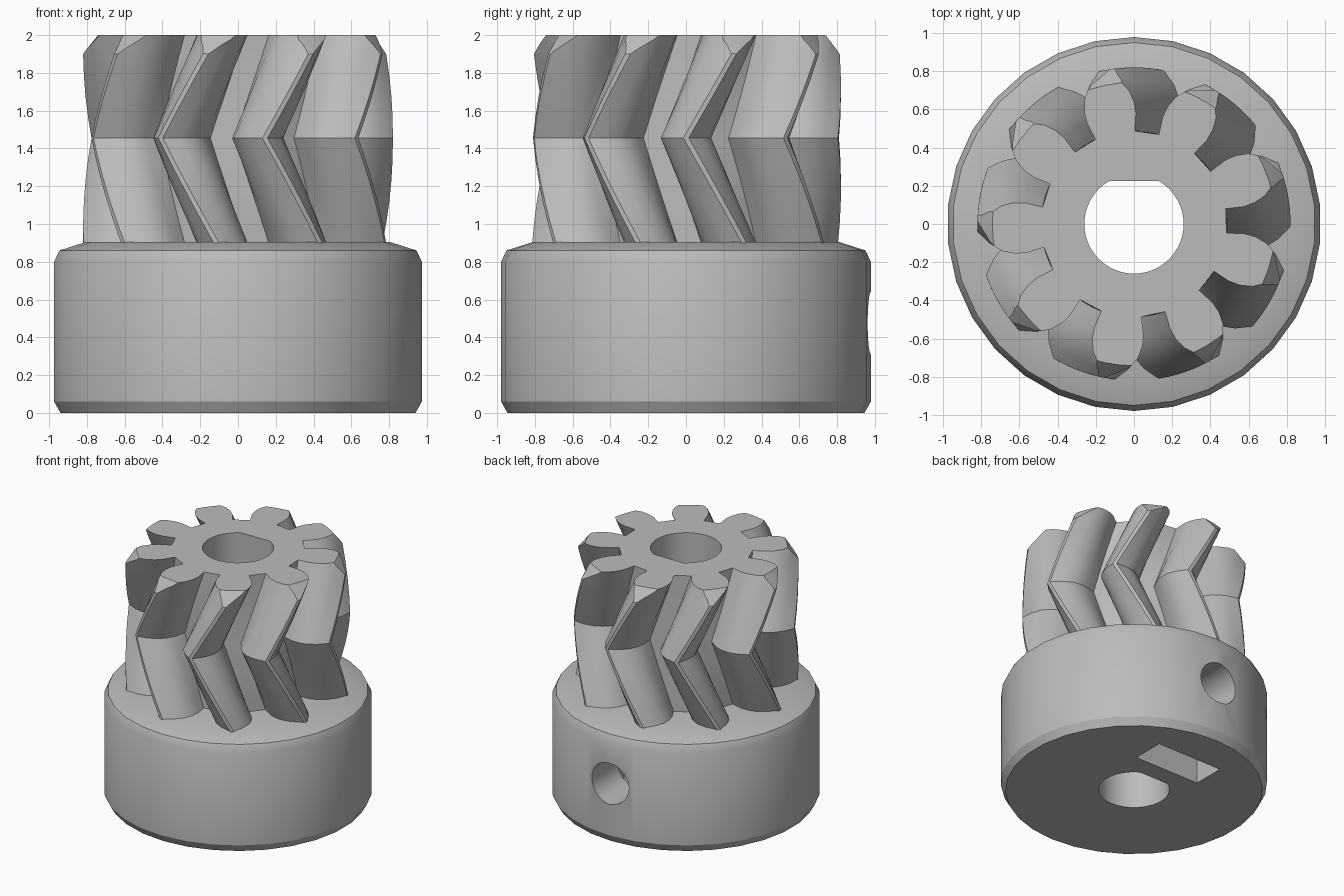
import bpy, bmesh, math

cube = bpy.data.objects.get("Cube")
if cube:
    bpy.data.objects.remove(cube, do_unlink=True)

# One plain plastic colour
grey = bpy.data.materials.new("grey_plastic")
grey.use_nodes = True
color = (0.5, 0.5, 0.5, 1)
grey.diffuse_color = color
grey.node_tree.nodes["Principled BSDF"].inputs["Base Color"].default_value = color


def rings_object(name, rings):
    """Closed solid made of stacked rings of equal length."""
    bm = bmesh.new()
    loops = [[bm.verts.new(p) for p in ring] for ring in rings]
    n = len(loops[0])
    for low, high in zip(loops, loops[1:]):
        for i in range(n):
            j = (i + 1) % n
            bm.faces.new((low[i], low[j], high[j], high[i]))
    bm.faces.new(loops[0][::-1])
    bm.faces.new(loops[-1])
    bmesh.ops.recalc_face_normals(bm, faces=bm.faces[:])
    mesh = bpy.data.meshes.new(name)
    bm.to_mesh(mesh)
    bm.free()
    obj = bpy.data.objects.new(name, mesh)
    bpy.context.collection.objects.link(obj)
    mesh.materials.append(grey)
    return obj


def lathe(name, profile, sides):
    def point(r, z, i):
        a = math.pi / 2 + math.tau * i / sides
        return (r * math.cos(a), r * math.sin(a), z)
    return rings_object(name, [[point(r, z, i) for i in range(sides)] for r, z in profile])


def boolean(obj, cutter, operation="DIFFERENCE"):
    mod = obj.modifiers.new("cut", "BOOLEAN")
    mod.operation = operation
    mod.solver = "EXACT"
    mod.object = cutter
    bpy.context.view_layer.objects.active = obj
    bpy.ops.object.modifier_apply(modifier=mod.name)


# Hub: chamfered collar
hub = lathe("hub", [(0.945, 0), (0.979, 0.06), (0.979, 0.8), (0.95, 0.86), (0.81, 0.905)], 30)

# Herringbone gear: tooth section twisted one way, then back
TEETH, PITCH, TWIST = 9, 40, 22
BOTTOM, MIDDLE, TOP = 0.9, 1.455, 2.0
flank = [(0.487, 12.5), (0.58, 13), (0.64, 12), (0.7, 9.8), (0.76, 6), (0.82, 1)]
tooth = [(r, -a) for r, a in flank] + [(r, a) for r, a in reversed(flank)]
section = [(r, a + PITCH * k + TWIST) for k in range(TEETH) for r, a in tooth]


def gear_ring(z, twist):
    angles = [(r, math.radians(a - twist)) for r, a in section]
    return [(r * math.cos(a), r * math.sin(a), z) for r, a in angles]


STEPS = 5
rings = []
for i in range(2 * STEPS + 1):
    t = i / STEPS
    z = BOTTOM + (MIDDLE - BOTTOM) * t if t <= 1 else MIDDLE + (TOP - MIDDLE) * (t - 1)
    rings.append(gear_ring(z, TWIST * (1 - abs(1 - t))))
gear = rings_object("herringbone_gear", rings)

# Conical trim on the upper tooth tips
trim = lathe("tip_trim", [(0.9, 0.8), (0.9, 1.8), (0.73, 2.015)], 60)
boolean(gear, trim, "INTERSECT")

# D-shaped shaft bore with its flat towards the back
R, FLAT = 0.26, 0.225
start = math.asin(FLAT / R)
sweep = math.pi + 2 * start
arc = [start - sweep * i / 40 for i in range(41)]
bore = rings_object("bore_cutter", [[(R * math.cos(a), R * math.sin(a), z) for a in arc]
                                    for z in (-0.2, 2.2)])

# Set screw hole from the back into the bore
circle = [math.tau * i / 28 for i in range(28)]
screw = rings_object("screw_cutter", [[(0.165 * math.cos(a), y, 0.475 + 0.165 * math.sin(a))
                                       for a in circle] for y in (0.1, 1.2)])

# Nut slot open at the underside
slot = rings_object("slot_cutter", [[(-0.29, 0.375, z), (0.29, 0.375, z),
                                     (0.29, 0.635, z), (-0.29, 0.635, z)]
                                    for z in (-0.1, 0.72)])

for cutter in (bore, screw, slot):
    boolean(hub, cutter)
boolean(gear, bore)
for cutter in (trim, bore, screw, slot):
    bpy.data.objects.remove(cutter, do_unlink=True)

# Smooth shading with crisp edges
bpy.ops.object.select_all(action="DESELECT")
for obj in (hub, gear):
    obj.select_set(True)
    bpy.context.view_layer.objects.active = obj
bpy.ops.object.shade_smooth_by_angle(angle=math.radians(28))
